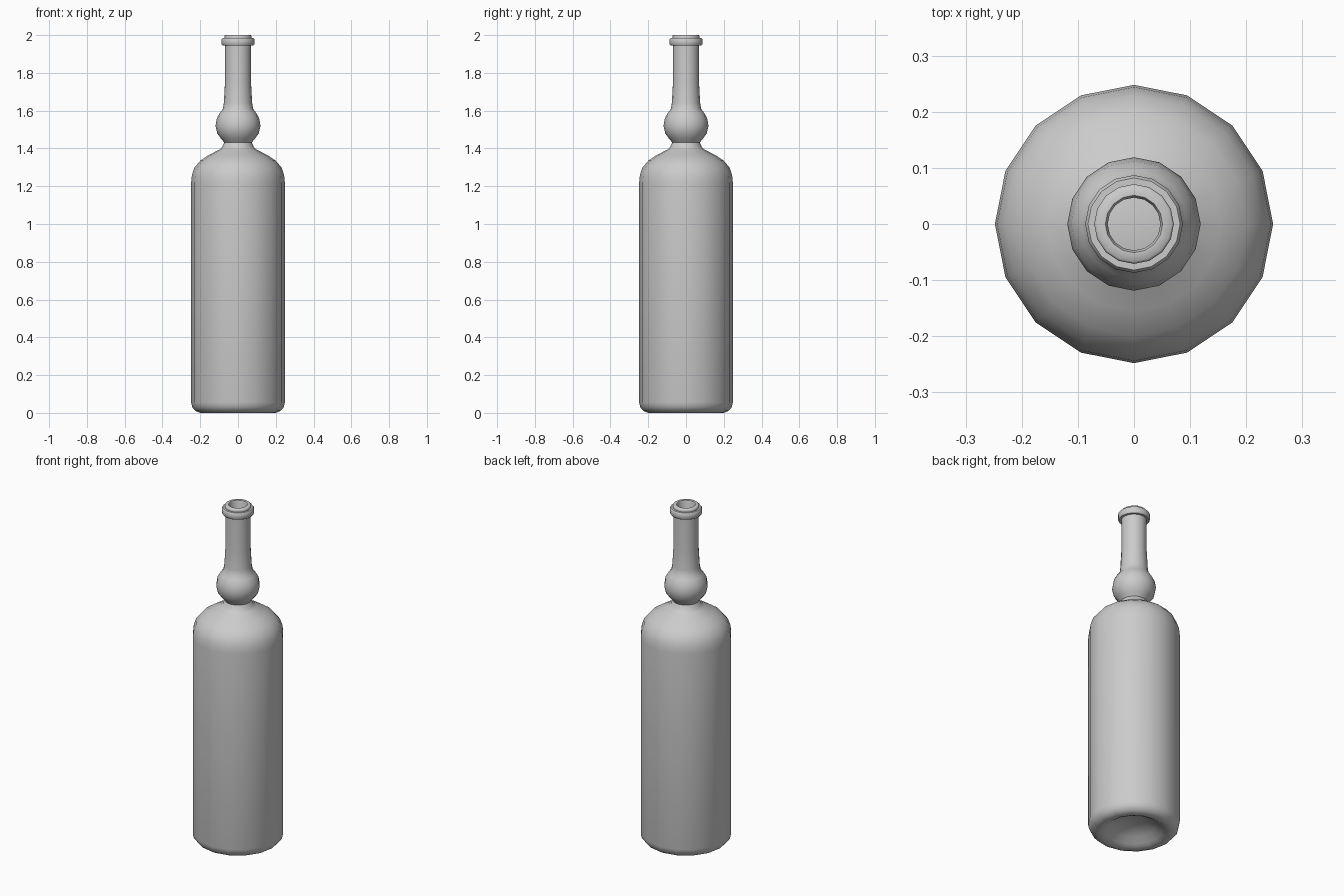
import bpy, bmesh, math

old = bpy.data.objects.get("Cube")
if old:
    bpy.data.objects.remove(old, do_unlink=True)

SIDES = 16

glass = bpy.data.materials.new("grey_glass")
glass.use_nodes = True
GREY = (0.6, 0.6, 0.6, 1)
glass.diffuse_color = GREY
glass.node_tree.nodes["Principled BSDF"].inputs["Base Color"].default_value = GREY


def lathe(name, profile):
    """Spin a (radius, height) profile around z; radius 0 closes on the axis."""
    bm = bmesh.new()
    rings = []
    for r, z in profile:
        if r == 0:
            rings.append([bm.verts.new((0, 0, z))] * SIDES)
        else:
            rings.append([bm.verts.new((r * math.cos(a), r * math.sin(a), z))
                          for a in (2 * math.pi * i / SIDES for i in range(SIDES))])
    for low, high in zip(rings, rings[1:]):
        for i in range(SIDES):
            j = (i + 1) % SIDES
            corners = dict.fromkeys((low[i], low[j], high[j], high[i]))
            bm.faces.new(list(corners))
    bmesh.ops.recalc_face_normals(bm, faces=bm.faces)
    mesh = bpy.data.meshes.new(name)
    bm.to_mesh(mesh)
    bm.free()
    obj = bpy.data.objects.new(name, mesh)
    bpy.context.collection.objects.link(obj)
    mesh.materials.append(glass)
    bpy.ops.object.select_all(action='DESELECT')
    obj.select_set(True)
    bpy.context.view_layer.objects.active = obj
    bpy.ops.object.shade_smooth_by_angle(angle=math.radians(50))
    return obj


# Hollow dent under the base, then the rounded foot
base = [(0, 0.07), (0.07, 0.06), (0.12, 0.04), (0.155, 0.015), (0.175, 0.005),
        (0.2, 0), (0.225, 0.01), (0.242, 0.03), (0.248, 0.055)]
# Straight wall and domed shoulder
body = [(0.248, 1.22), (0.244, 1.26), (0.23, 1.3), (0.2, 1.335),
        (0.155, 1.365), (0.1, 1.393), (0.085, 1.405)]
# Pinched waist, round bulb and long neck
neck = [(0.073, 1.432), (0.09, 1.452), (0.11, 1.48), (0.119, 1.52),
        (0.112, 1.56), (0.095, 1.59), (0.08, 1.61), (0.075, 1.64), (0.069, 1.75), (0.069, 1.945)]
# Collar and lip
mouth = [(0.082, 1.945), (0.087, 1.952), (0.087, 1.978), (0.082, 1.985),
         (0.071, 1.985), (0.071, 1.996), (0.067, 2.0), (0.051, 2.0), (0.047, 1.99)]
# Inner wall down to the floor
inside = [(0.047, 1.6), (0.047, 1.43), (0.13, 1.35), (0.2, 1.28), (0.225, 1.2),
          (0.225, 0.06), (0.19, 0.03), (0.13, 0.06), (0, 0.09)]

lathe("bottle", base + body + neck + mouth + inside)
